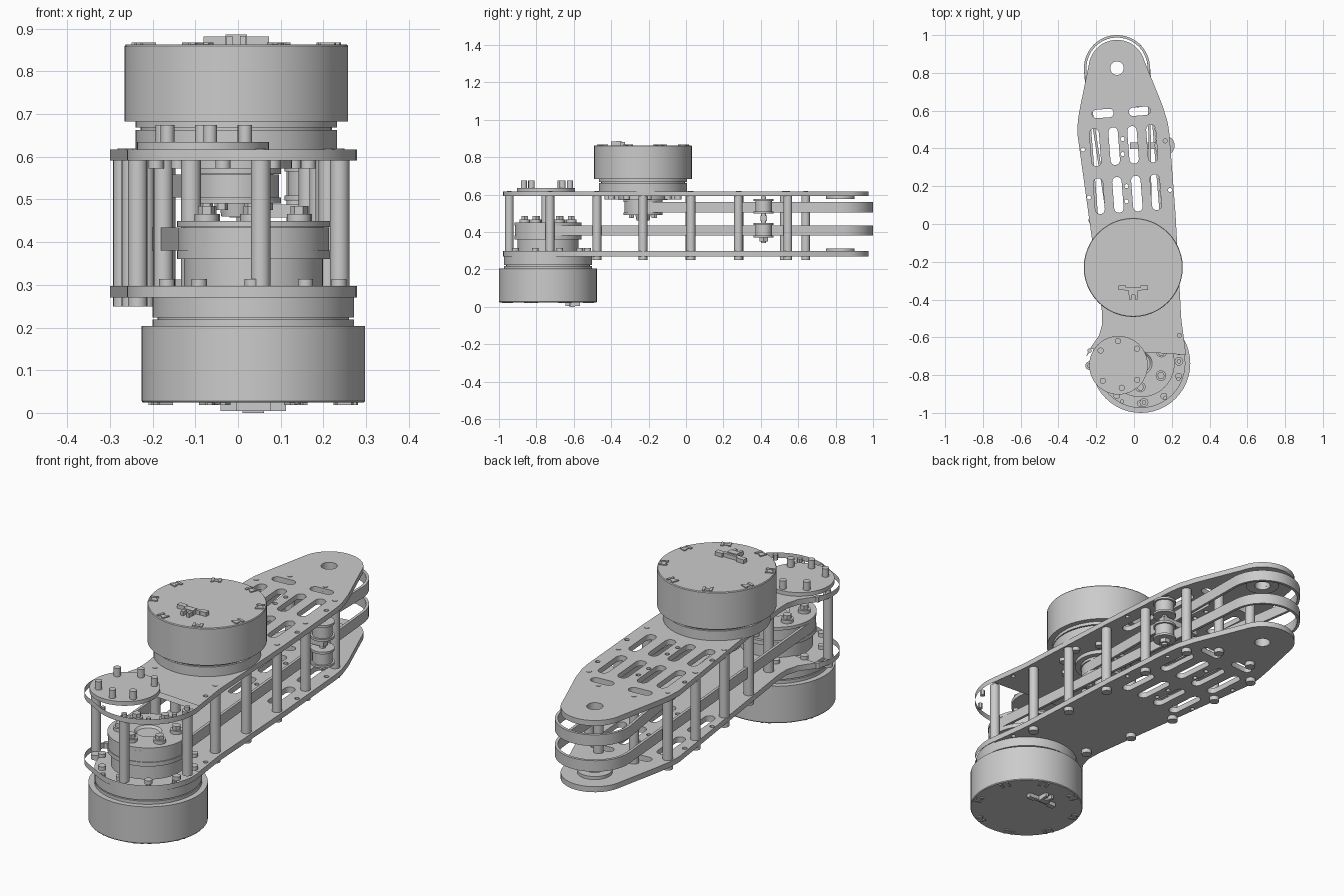
import bpy, bmesh
from math import sin, cos, pi, radians, acos, atan2, hypot

if "Cube" in bpy.data.objects:
    bpy.data.objects.remove(bpy.data.objects["Cube"])

TIP, LOW, UP = (-0.09, 0.825), (0.036, -0.738), (-0.004, -0.23)


def finish(bm, name, smooth=True):
    bmesh.ops.recalc_face_normals(bm, faces=bm.faces)
    me = bpy.data.meshes.new(name)
    bm.to_mesh(me)
    bm.free()
    ob = bpy.data.objects.new(name, me)
    bpy.context.collection.objects.link(ob)
    if smooth:
        bpy.ops.object.select_all(action='DESELECT')
        ob.select_set(True)
        bpy.context.view_layer.objects.active = ob
        bpy.ops.object.shade_smooth_by_angle(angle=radians(30))
    return ob


def add_lathe(bm, prof, c, n):
    """Revolve (r, z) points; a profile that avoids the axis is closed into a ring."""
    rings = []
    for r, z in prof:
        k = 1 if r == 0 else n
        rings.append([bm.verts.new((c[0] + r * cos(2 * pi * i / n), c[1] + r * sin(2 * pi * i / n), z))
                      for i in range(k)])
    pairs = list(zip(rings, rings[1:]))
    if prof[0][0] > 0:
        pairs.append((rings[-1], rings[0]))
    for a, b in pairs:
        for i in range(n):
            j = (i + 1) % n
            vs = [a[i % len(a)], a[j % len(a)], b[j % len(b)], b[i % len(b)]]
            bm.faces.new(list(dict.fromkeys(vs)))


def lathe(name, prof, centres, n=48):
    bm = bmesh.new()
    for c in centres:
        add_lathe(bm, prof, c, n)
    return finish(bm, name)


def pins(name, centres, r, z0, z1, n=16):
    return lathe(name, [(0, z0), (r, z0), (r, z1), (0, z1)], centres, n)


def boxes(name, items):
    """items: (cx, cy, cz, sx, sy, sz, rotation about z)"""
    bm = bmesh.new()
    for cx, cy, cz, sx, sy, sz, a in items:
        for v in bmesh.ops.create_cube(bm, size=1)['verts']:
            x, y, z = v.co.x * sx, v.co.y * sy, v.co.z * sz
            v.co = (cx + x * cos(a) - y * sin(a), cy + x * sin(a) + y * cos(a), cz + z)
    return finish(bm, name, False)


def ring_pts(c, r, n, start=0.0):
    return [(c[0] + r * cos(start + 2 * pi * i / n), c[1] + r * sin(start + 2 * pi * i / n)) for i in range(n)]


def arc(c, r, a0, a1, n):
    return [(c[0] + r * cos(radians(a0 + (a1 - a0) * i / n)),
             c[1] + r * sin(radians(a0 + (a1 - a0) * i / n))) for i in range(n + 1)]


def extrude_loops(name, loops, z0, z1):
    """Filled flat outline with holes, given thickness."""
    cu = bpy.data.curves.new(name + "_outline", 'CURVE')
    cu.dimensions, cu.fill_mode, cu.extrude = '2D', 'BOTH', (z1 - z0) / 2
    for pts in loops:
        sp = cu.splines.new('POLY')
        sp.points.add(len(pts) - 1)
        for p, q in zip(sp.points, pts):
            p.co = (q[0], q[1], 0, 1)
        sp.use_cyclic_u = True
    tmp = bpy.data.objects.new(name + "_tmp", cu)
    bpy.context.collection.objects.link(tmp)
    bpy.context.view_layer.update()
    me = bpy.data.meshes.new_from_object(tmp.evaluated_get(bpy.context.evaluated_depsgraph_get()))
    bpy.data.objects.remove(tmp)
    bm = bmesh.new()
    bm.from_mesh(me)
    bpy.data.meshes.remove(me)
    bmesh.ops.remove_doubles(bm, verts=bm.verts, dist=1e-5)
    for v in bm.verts:
        v.co.z += (z0 + z1) / 2
    return finish(bm, name)


def slot(x, y, length, width, a):
    r, h = width / 2, length / 2 - width / 2
    pts = arc((h, 0), r, -90, 90, 8) + arc((-h, 0), r, 90, 270, 8)
    return [(x + px * cos(a) - py * sin(a), y + px * sin(a) + py * cos(a)) for px, py in pts]


# Two side plates with slots and holes
outline = (arc(TIP, 0.15, 15, 165, 20)
           + [(-0.285, 0.62), (-0.297, 0.55), (-0.3, 0.48), (-0.17, -0.46), (-0.168, -0.53), (-0.185, -0.59)]
           + arc((-0.09, -0.75), 0.17, 140, 248, 14)
           + arc((0.036, -0.735), 0.243, 246, 370, 20)
           + [(0.25, -0.5), (0.22, 0.05), (0.187, 0.48), (0.178, 0.54), (0.15, 0.63)])
tilt = 0.077
slots = [slot(-0.165, 0.585, 0.115, 0.045, tilt), slot(0.03, 0.597, 0.115, 0.045, tilt)]
for i in range(4):
    slots.append(slot(-0.205 + 0.1 * i, 0.405 + 0.007 * i, 0.2, 0.05, pi / 2 + tilt))
    slots.append(slot(-0.185 + 0.1 * i, 0.147 + 0.007 * i, 0.19, 0.05, pi / 2 + tilt))
small = [(-0.27, 0.395), (-0.238, 0.14), (0.19, 0.18), (0.165, 0.44), (-0.06, 0.45), (-0.06, 0.37),
         (-0.04, 0.2), (-0.04, 0.12), (0.165, -0.92), (-0.063, -0.94), (0.235, -0.82), (-0.235, -0.67),
         (0.24, -0.59)]
loops = [outline, ring_pts(TIP, 0.036, 24)] + slots + [ring_pts(c, 0.011, 12) for c in small]
extrude_loops("lower_plate", loops, 0.27, 0.297)
extrude_loops("upper_plate", loops, 0.591, 0.617)

# Spacer posts and the screw heads below
posts = [(0.053, -0.945), (0.238, -0.727), (0.212, -0.476), (0.205, -0.23), (0.19, 0.027), (0.165, 0.28),
         (0.137, 0.545), (-0.27, 0.525), (-0.25, 0.285), (-0.218, 0.02), (-0.175, -0.23), (-0.11, -0.476),
         (-0.235, -0.75), (-0.17, 0.64), (0.02, 0.64)]
pins("spacer_posts", posts, 0.023, 0.29, 0.6)
pins("post_screw_heads", [p for p in posts if hypot(p[0] - LOW[0], p[1] - LOW[1]) > 0.25],
     0.023, 0.249, 0.272)
pins("post_screw_ends", posts, 0.012, 0.6, 0.619, 12)

# Two identical motors, the lower one flipped
motor = [(0, 0.612), (0.236, 0.612), (0.236, 0.663), (0.224, 0.663), (0.224, 0.668), (0.236, 0.668),
         (0.236, 0.683), (0.262, 0.683), (0.262, 0.859), (0.259, 0.863), (0, 0.863)]
for tag, c, s in (("upper", UP, 1), ("lower", LOW, -1)):
    def fz(z):
        return z if s > 0 else 0.887 - z
    lathe(tag + "_motor", [(r, fz(z)) for r, z in motor], [c])
    clips = []
    for i in range(8):
        a = radians(25 + 45 * i)
        clips += [(c[0] + 0.236 * cos(a + d), c[1] + 0.236 * sin(a + d), fz(0.864), 0.035, 0.012, 0.008, a)
                  for d in (-0.07, 0.07)]
    boxes(tag + "_motor_rim_clips", clips)
    pins(tag + "_motor_rim_screws", ring_pts(c, 0.236, 8, radians(25)), 0.011, fz(0.86), fz(0.866), 12)
    # Plug sockets on the motor cover
    y = c[1] - 0.125 * s
    plug = [(c[0] + 0.058 * k, y + 0.018 * s, fz(0.872), 0.038, 0.024, 0.02, 0) for k in (-1, 1)]
    plug += [(c[0], y + 0.012 * s, fz(0.872), 0.09, 0.016, 0.02, 0),
             (c[0], y - 0.005 * s, fz(0.8745), 0.05, 0.03, 0.025, 0)]
    plug += [(c[0] + 0.016 * k, y - 0.03 * s, fz(0.872), 0.014, 0.03, 0.022, 0) for k in (-1, 1)]
    boxes(tag + "_motor_plug", plug)

# Motor mounting screws on the inner plate faces
pins("lower_mount_screws", ring_pts(LOW, 0.212, 10, 0.3), 0.018, 0.295, 0.314)
pins("upper_mount_screws", ring_pts(UP, 0.19, 10, 0.15), 0.018, 0.573, 0.593)

# Lower drive pulley with its bolts
lathe("lower_pulley", [(0, 0.29), (0.163, 0.29), (0.163, 0.36), (0.179, 0.36), (0.179, 0.38), (0.164, 0.38),
                       (0.164, 0.435), (0.179, 0.435), (0.179, 0.45), (0.06, 0.45), (0.05, 0.44), (0, 0.44)], [LOW])
pins("lower_pulley_washers", ring_pts(LOW, 0.125, 6, 0.5), 0.028, 0.448, 0.466)
pins("lower_pulley_bolts", ring_pts(LOW, 0.125, 6, 0.5), 0.02, 0.46, 0.485, 6)

# Upper drive pulley hanging from the upper plate
lathe("upper_pulley", [(0, 0.6), (0.13, 0.6), (0.13, 0.572), (0.105, 0.572), (0.105, 0.56), (0.087, 0.56),
                       (0.087, 0.504), (0.105, 0.504), (0.105, 0.49), (0.04, 0.49), (0.035, 0.46), (0, 0.46)], [UP])
pins("upper_pulley_bolts", ring_pts(UP, 0.07, 6), 0.016, 0.475, 0.492, 6)


# Belts running from each pulley round the arm tip
def belt_loop(c1, r1, c2, r2):
    dx, dy = c2[0] - c1[0], c2[1] - c1[1]
    phi = atan2(dy, dx) * 180 / pi
    b = acos((r1 - r2) / hypot(dx, dy)) * 180 / pi
    return arc(c2, r2, phi - b, phi + b, 28) + arc(c1, r1, phi + b, phi + 360 - b, 28)


for name, c, r, z0, z1 in (("lower_belt", LOW, 0.177, 0.381, 0.434), ("upper_belt", UP, 0.1, 0.505, 0.559)):
    extrude_loops(name, [belt_loop(c, r, TIP, 0.175), belt_loop(c, r - 0.013, TIP, 0.162)], z0, z1)

# Belt tensioner: flanged idlers on axles, joined by an arm
IDLER = (0.162, 0.415)
for name, z in (("lower_idler", 0.37), ("upper_idler", 0.498)):
    lathe(name, [(0, z), (0.053, z), (0.053, z + 0.011), (0.044, z + 0.011), (0.044, z + 0.067),
                 (0.053, z + 0.067), (0.053, z + 0.078), (0, z + 0.078)], [IDLER], 32)
pins("idler_axle", [IDLER], 0.014, 0.34, 0.59)
pins("idler_nuts", [IDLER], 0.026, 0.35, 0.372, 6)
boxes("tensioner_arm", [(0.08, 0.415, 0.473, 0.2, 0.035, 0.03, 0)])

# Bearing rings at the arm tip
for name, z0, z1 in (("lower_tip_bearing", 0.295, 0.312), ("upper_tip_bearing", 0.576, 0.593)):
    lathe(name, [(0.036, z0), (0.077, z0), (0.077, z1), (0.036, z1)], [TIP], 32)

# Round cover disc with six upright pins
pins("end_disc", [(-0.082, -0.748)], 0.155, 0.615, 0.635, 48)
pins("end_disc_pins", [(-0.085, -0.62), (0.015, -0.66), (0.017, -0.825), (-0.065, -0.867), (-0.165, -0.83),
                       (-0.177, -0.67)], 0.016, 0.63, 0.675)
